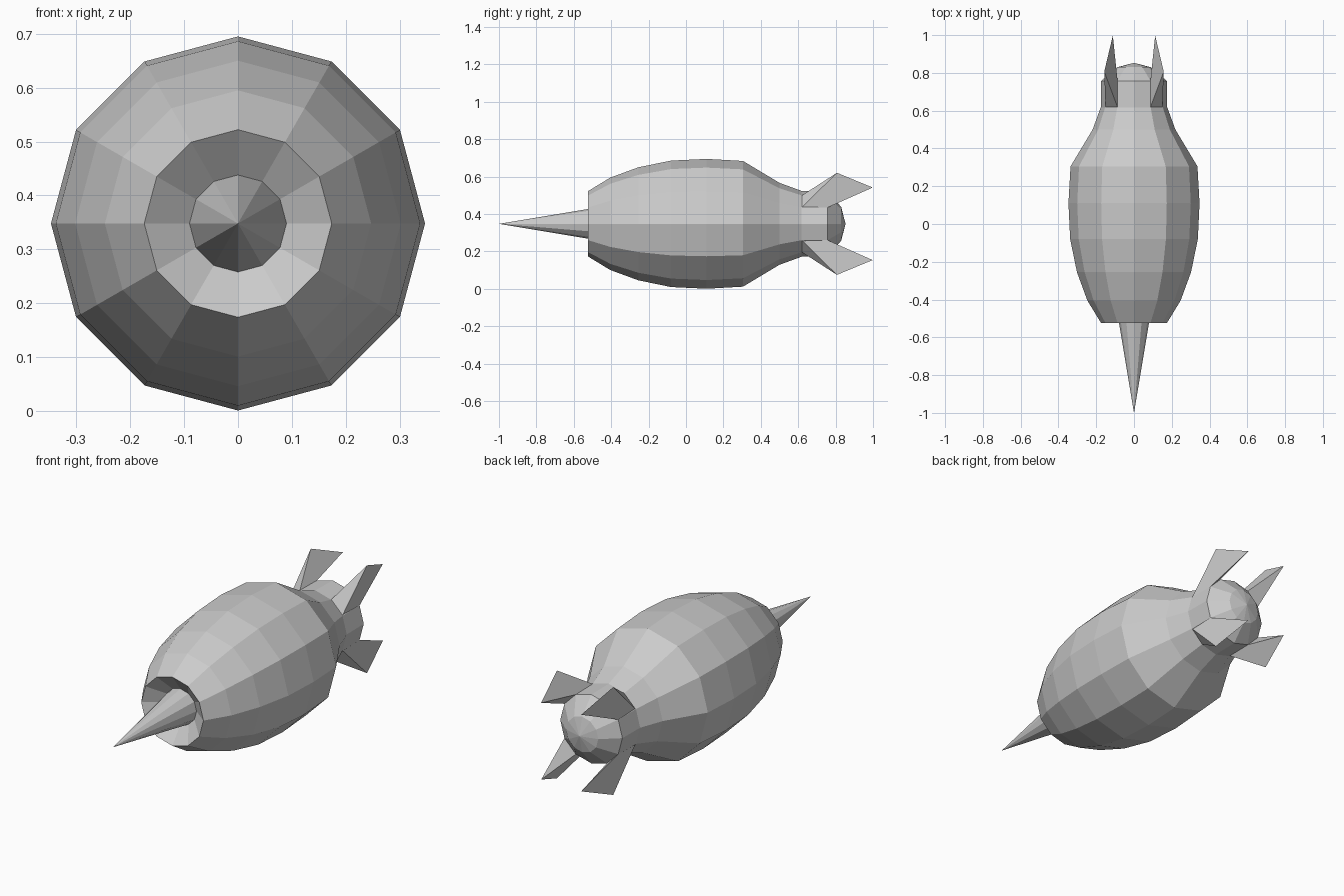
import bpy, bmesh
from math import sin, cos, pi

if "Cube" in bpy.data.objects:
    bpy.data.objects.remove(bpy.data.objects["Cube"])

SIDES = 12
AXIS_Z = 0.348
NECK_R = 0.174


def ring_point(r, y, deg):
    a = deg * pi / 180
    return (r * cos(a), y, r * sin(a))


def add_object(name, bm):
    bmesh.ops.recalc_face_normals(bm, faces=bm.faces)
    mesh = bpy.data.meshes.new(name)
    bm.to_mesh(mesh)
    bm.free()
    ob = bpy.data.objects.new(name, mesh)
    ob.location.z = AXIS_Z
    bpy.context.collection.objects.link(ob)
    return ob


def lathe(name, profile):
    """Turn (y, radius) points about the y axis; radius 0 makes a pole."""
    bm = bmesh.new()
    rings = []
    for y, r in profile:
        n = SIDES if r > 0 else 1
        rings.append([bm.verts.new(ring_point(r, y, 360 * i / SIDES)) for i in range(n)])
    for a, b in zip(rings, rings[1:]):
        for i in range(SIDES):
            j = (i + 1) % SIDES
            quad = [a[i % len(a)], a[j % len(a)], b[j % len(b)], b[i % len(b)]]
            bm.faces.new(list(dict.fromkeys(quad)))
    return add_object(name, bm)


# Hull with nose spike, funnel-shaped mouth, bulging body and domed tail
lathe("spiked_hull", [
    (-1.0, 0), (-0.46, 0.09),
    (-0.525, NECK_R), (-0.405, 0.247), (-0.255, 0.302), (-0.08, 0.338),
    (0.11, 0.347), (0.305, 0.336), (0.5, 0.219), (0.618, 0.176),
    (0.757, NECK_R), (0.83, 0.09), (0.853, 0)])

# Tail fins: a hull facet drawn out to a swept edge, mirrored to four
bm = bmesh.new()
a, b, c, d = [bm.verts.new(ring_point(NECK_R, y, deg))
              for y, deg in ((0.618, 30), (0.757, 30), (0.757, 60), (0.618, 60))]
front_tip = bm.verts.new(ring_point(0.315, 0.807, 60))
rear_tip = bm.verts.new(ring_point(0.224, 0.998, 60))
for f in ((a, b, c, d), (a, b, rear_tip, front_tip), (d, c, rear_tip, front_tip),
          (a, d, front_tip), (b, c, rear_tip)):
    bm.faces.new(f)
fins = add_object("tail_fins", bm)
mirror = fins.modifiers.new("mirror", 'MIRROR')
mirror.use_axis = (True, False, True)
mirror.use_mirror_merge = False
